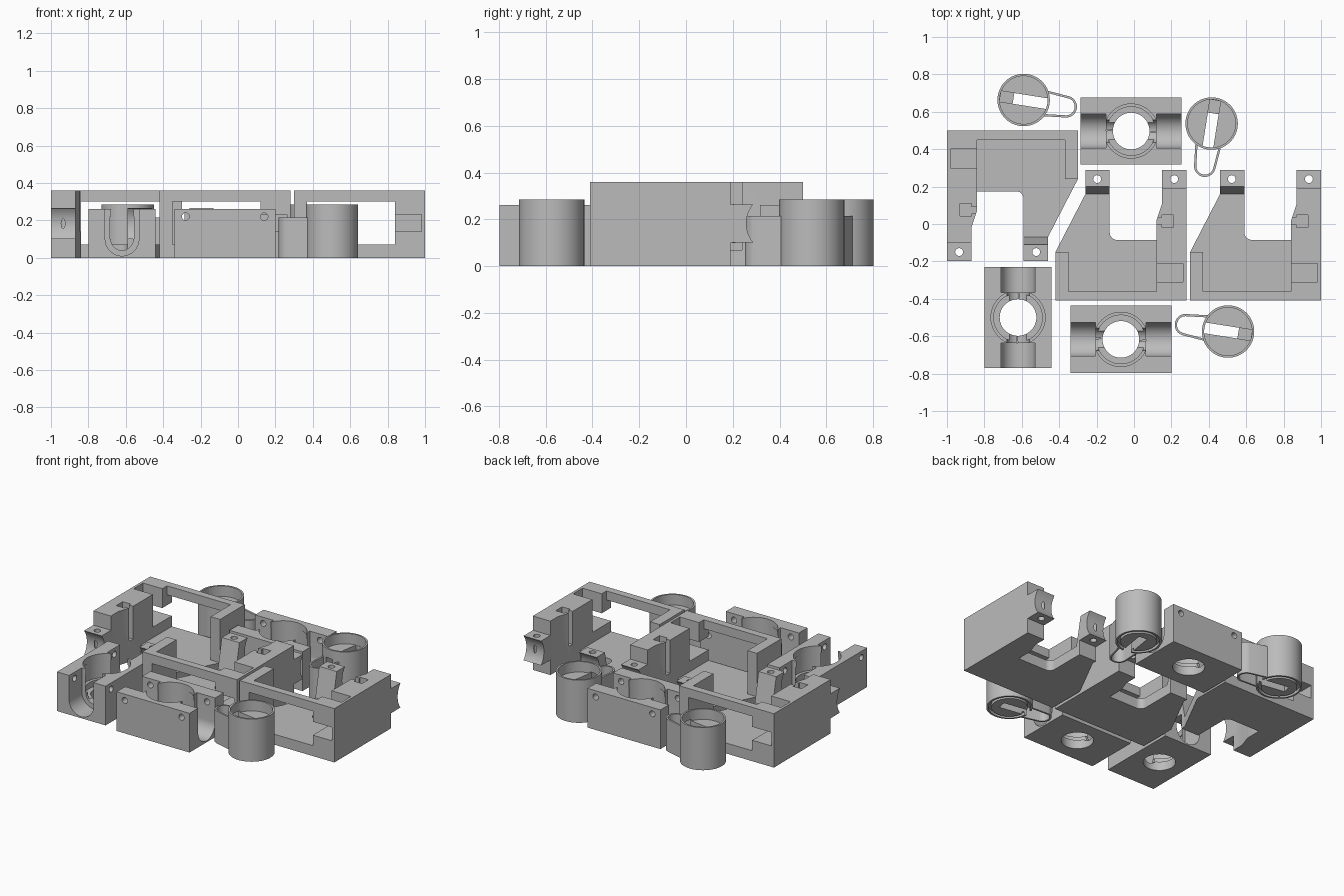
import bpy, bmesh, math
from mathutils import Matrix, Vector

if "Cube" in bpy.data.objects:
    bpy.data.objects.remove(bpy.data.objects["Cube"])

grey = bpy.data.materials.new("plain grey")
grey.diffuse_color = (0.5, 0.5, 0.5, 1)
grey.use_nodes = True
grey.node_tree.nodes["Principled BSDF"].inputs["Base Color"].default_value = grey.diffuse_color


def prism(name, pts, lo, hi, axis="z"):
    """Extrude a flat outline: (x, y) along z, or (y, z) along x."""
    put = (lambda p, h: (p[0], p[1], h)) if axis == "z" else (lambda p, h: (h, p[0], p[1]))
    bm = bmesh.new()
    face = bm.faces.new([bm.verts.new(put(p, lo)) for p in pts])
    out = bmesh.ops.extrude_face_region(bm, geom=[face])
    step = Vector(put((0, 0), hi - lo))
    bmesh.ops.translate(bm, vec=step, verts=[v for v in out["geom"] if isinstance(v, bmesh.types.BMVert)])
    bmesh.ops.recalc_face_normals(bm, faces=bm.faces)
    me = bpy.data.meshes.new(name)
    bm.to_mesh(me)
    bm.free()
    me.materials.append(grey)
    ob = bpy.data.objects.new(name, me)
    bpy.context.collection.objects.link(ob)
    return ob


def box(x0, x1, y0, y1, z0, z1, name="box"):
    return prism(name, [(x0, y0), (x1, y0), (x1, y1), (x0, y1)], z0, z1)


def arc(cx, cy, r, a0, a1, n):
    return [(cx + r * math.cos(math.radians(a0 + (a1 - a0) * i / n)),
             cy + r * math.sin(math.radians(a0 + (a1 - a0) * i / n))) for i in range(n + 1)]


def cyl(cx, cy, r, lo, hi, axis="z", n=48, name="cylinder"):
    return prism(name, arc(cx, cy, r, 0, 360, n)[:-1], lo, hi, axis)


def combine(ob, others, op):
    """Boolean each helper into ob, then drop the helper."""
    for o in others:
        m = ob.modifiers.new("bool", "BOOLEAN")
        m.operation, m.object, m.solver = op, o, "EXACT"
        bpy.context.view_layer.objects.active = ob
        bpy.ops.object.modifier_apply(modifier=m.name)
        bpy.data.objects.remove(o)


def place(ob, spots):
    """Smooth the part and put linked copies at (x, y, degrees)."""
    bpy.ops.object.select_all(action="DESELECT")
    ob.select_set(True)
    bpy.context.view_layer.objects.active = ob
    bpy.ops.object.shade_smooth_by_angle(angle=math.radians(30))
    for i, (x, y, a) in enumerate(spots):
        o = ob if i == 0 else ob.copy()
        if i:
            bpy.context.collection.objects.link(o)
        o.matrix_world = Matrix.Translation((x, y, 0)) @ Matrix.Rotation(math.radians(a), 4, "Z")


# Bracket: floor plate with a slanted leg and a rounded inner corner
frame = prism("bracket_frame", [(-.42, -.41), (.2, -.41), (.2, -.085)]
              + arc(-.09, -.045, .04, 270, 180, 8)
              + [(-.13, .19), (-.26, .19), (-.26, .16), (-.42, -.15)], 0, .07)
# Column, side wall and top rail
column = prism("column", [(.12, -.41), (.28, -.41), (.28, .19), (.15, .19), (.15, .11), (.12, .02)], 0, .36)
wall = box(-.42, -.35, -.41, -.15, 0, .36)
rail = box(-.42, .2, -.41, -.36, .30, .36)
# Tabs with a concave end that hold a rod
hollow = arc(.385, .183, .127, 220, 140, 12)
tab = prism("tab", [(.17, .10)] + hollow + [(.17, .265)], .15, .28, "x")
post = prism("post", [(.16, .05), (.19, .05), (.19, .10)] + hollow + [(.20, .265), (.16, .07)],
             -.26, -.13, "x")
combine(frame, [column, wall, rail, tab, post], "UNION")
# Screw holes, nut pocket and slots
combine(frame, [cyl(-.197, .24, .021, .05, .4, n=20), cyl(.215, .24, .021, .05, .3, n=20),
                box(.15, .21, -.02, .048, .14, .4), box(.11, .17, -.002, .035, .14, .4),
                box(.11, .262, -.31, -.21, .14, .4), box(.11, .262, -.5, -.25, .14, .23)], "DIFFERENCE")
place(frame, [(0, 0, 0), (.72, 0, 0), (-.72, .09, 180)])

# Bearing block with stepped bore and round-bottomed channels
block = box(-.27, .27, -.18, .18, 0, .262, "bearing_block")


def channel(r, lo, hi):
    return prism("channel", [(r, .4)] + arc(0, .10, r, 0, -180, 24) + [(-r, .4)], lo, hi, "x")


cuts = [cyl(0, 0, .098, -.1, .4), cyl(0, 0, .13, .06, .4), cyl(0, 0, .15, .10, .22),
        cyl(0, 0, .145, .22, .4), channel(.06, -.2, .2), channel(.09, -.4, -.135), channel(.09, .135, .4)]
for s in (-1, 1):
    hole = cyl(0, .22, .02, -.3, .3, "x", 20)
    hole.data.transform(Matrix.Translation((s * .21, 0, 0)) @ Matrix.Rotation(math.pi / 2, 4, "Z"))
    cuts.append(hole)
combine(block, cuts, "DIFFERENCE")
place(block, [(-.015, .497, 0), (-.62, -.50, 90), (-.07, -.617, 0)])

# Round knob with a rim, a through slot and a thin pointer loop
knob = cyl(0, 0, .14, 0, .285, n=64, name="slotted_knob")
combine(knob, [cyl(0, 0, .128, .215, .4, n=64)], "DIFFERENCE")


def loop(w, tip, z0, z1):
    return prism("loop", [(.08, -w - .015)] + arc(.23, 0, tip, -80, 80, 16) + [(.08, w + .015)], z0, z1)


pointer = loop(.058, .058, 0, .215)
combine(pointer, [loop(.046, .046, -.1, .4), cyl(0, 0, .133, -.1, .4, n=64)], "DIFFERENCE")
combine(knob, [pointer], "UNION")
combine(knob, [box(-.055, .17, -.029, .029, -.1, .225), box(-.126, 0, -.029, .029, .18, .225)], "DIFFERENCE")
# Shallow ring groove underneath
groove = cyl(0, 0, .128, -.1, .02, n=64)
combine(groove, [cyl(0, 0, .11, -.2, .1, n=64)], "DIFFERENCE")
combine(knob, [groove], "DIFFERENCE")
place(knob, [(-.59, .663, -9), (.415, .537, 261), (.503, -.575, 171)])
